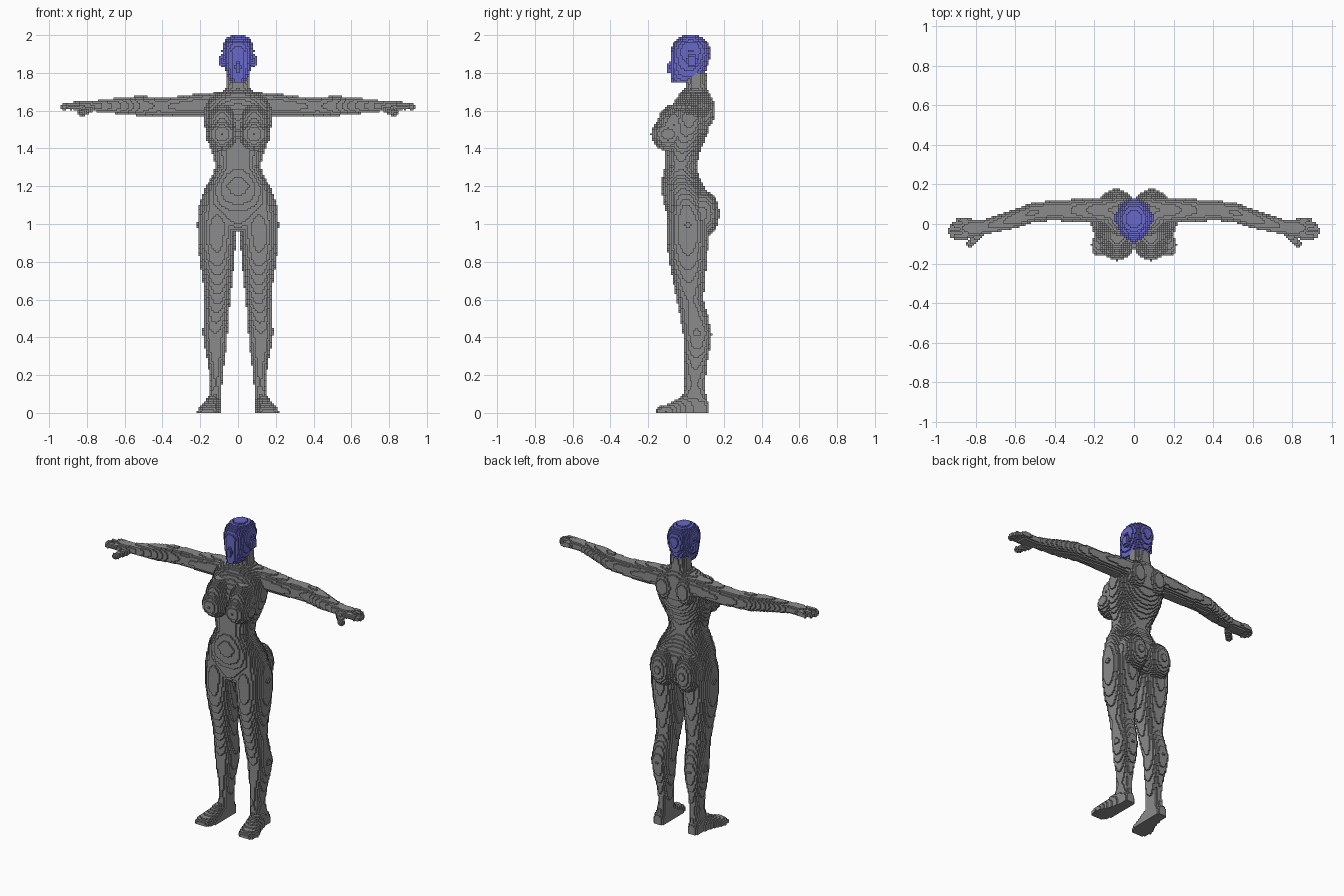
import bpy
import bmesh
import math

cube = bpy.data.objects.get("Cube")
if cube:
    bpy.data.objects.remove(cube, do_unlink=True)

V = 0.01  # edge length of one block


def material(name, rgb):
    m = bpy.data.materials.new(name)
    m.use_nodes = True
    m.diffuse_color = (*rgb, 1)
    m.node_tree.nodes["Principled BSDF"].inputs["Base Color"].default_value = (*rgb, 1)
    return m


GREY = material("body grey", (0.26, 0.26, 0.26))
BLUE = material("head blue", (0.14, 0.14, 0.58))


def cells(lo, hi):
    return range(math.floor(lo / V), math.floor(hi / V) + 1)


def loft(axis, stations, power=2.2):
    """Blocks inside rounded sections (t, a0, a1, b0, b1) stacked along an axis."""
    out = set()
    a_ax, b_ax = [n for n in range(3) if n != axis]
    st = sorted(stations)
    for s, e in zip(st, st[1:]):
        for k in cells(s[0], e[0]):
            t = (k + 0.5) * V
            if not s[0] <= t < e[0]:
                continue
            f = (t - s[0]) / (e[0] - s[0])
            a0, a1, b0, b1 = [p + (q - p) * f for p, q in zip(s[1:], e[1:])]
            ca, cb, ra, rb = (a0 + a1) / 2, (b0 + b1) / 2, (a1 - a0) / 2, (b1 - b0) / 2
            for i in cells(a0, a1):
                for j in cells(b0, b1):
                    u, w = abs((i + 0.5) * V - ca) / ra, abs((j + 0.5) * V - cb) / rb
                    if u ** power + w ** power <= 1:
                        c = [0, 0, 0]
                        c[axis], c[a_ax], c[b_ax] = k, i, j
                        out.add(tuple(c))
    return out


def ball(c, r):
    """Blocks inside an ellipsoid."""
    spans = [cells(c[n] - r[n], c[n] + r[n]) for n in range(3)]
    return {(i, j, k) for i in spans[0] for j in spans[1] for k in spans[2]
            if sum((((q + 0.5) * V - c[n]) / r[n]) ** 2 for n, q in enumerate((i, j, k))) <= 1}


def rod(p, q, r, steps=10):
    """Blocks inside a round-ended rod."""
    out = set()
    for s in range(steps + 1):
        out |= ball([a + (b - a) * s / steps for a, b in zip(p, q)], (r, r, r))
    return out


def mirrored(block_set):
    return {(-1 - i, j, k) for i, j, k in block_set}


def both(block_set):
    return block_set | mirrored(block_set)


# Head: skull and jaw, nose, ears
head = loft(2, [
    (1.75, -.036, .036, -.08, .02), (1.78, -.056, .056, -.085, .10),
    (1.82, -.068, .068, -.085, .108), (1.87, -.08, .08, -.08, .125),
    (1.92, -.086, .086, -.083, .13), (1.96, -.078, .078, -.068, .12),
    (1.985, -.058, .058, -.04, .095), (2.0, -.035, .035, -.01, .06)])
head |= ball((0, -.082, 1.828), (.016, .024, .03))
head |= both(ball((.084, .03, 1.865), (.018, .026, .038)))

# Neck
neck = loft(2, [(1.64, -.085, .085, -.03, .125), (1.72, -.062, .062, 0, .112),
                (1.80, -.06, .06, 0, .105)])

# Torso: trunk, chest, shoulder blades, buttocks
torso = loft(2, [
    (.96, -.10, .10, -.07, .09), (1.0, -.19, .19, -.095, .11),
    (1.05, -.207, .207, -.10, .12), (1.10, -.203, .203, -.115, .12),
    (1.15, -.19, .19, -.125, .115), (1.20, -.17, .17, -.13, .095),
    (1.25, -.14, .14, -.125, .07), (1.30, -.12, .12, -.113, .057),
    (1.36, -.13, .13, -.113, .068), (1.42, -.153, .153, -.113, .09),
    (1.48, -.17, .17, -.105, .115), (1.55, -.182, .182, -.095, .13),
    (1.60, -.185, .185, -.08, .135), (1.66, -.165, .165, -.055, .13),
    (1.69, -.11, .11, -.035, .125), (1.72, -.06, .06, 0, .11)])
torso |= both(ball((.085, -.095, 1.475), (.086, .09, .085))
              | ball((.085, -.065, 1.525), (.08, .085, .11))
              | ball((.075, .10, 1.60), (.065, .055, .09))
              | ball((.09, .09, 1.055), (.088, .087, .125)))

# Left arm: sleeve of sections running outward, then palm, fingers and thumb
arm = loft(0, [
    (.06, .01, .13, 1.58, 1.70), (.20, .008, .13, 1.57, 1.69),
    (.325, .012, .125, 1.57, 1.675), (.42, .018, .12, 1.575, 1.672),
    (.52, .005, .105, 1.573, 1.677), (.60, -.022, .075, 1.58, 1.672),
    (.70, -.042, .04, 1.59, 1.66), (.77, -.055, .02, 1.597, 1.652),
    (.82, -.068, .025, 1.598, 1.65), (.87, -.07, .028, 1.60, 1.645)])
for tip, y in ((.90, .018), (.93, -.008), (.94, -.034), (.925, -.06)):
    arm |= rod((.85, y, 1.624), (tip - .014, y, 1.62), .016)
arm |= rod((.77, -.045, 1.615), (.83, -.098, 1.587), .018)

# Left leg: thigh to ankle
leg = loft(2, [
    (0, .088, .16, -.02, .118), (.08, .085, .155, -.02, .108),
    (.15, .085, .145, -.006, .10), (.25, .075, .157, -.008, .11),
    (.35, .06, .178, -.015, .13), (.42, .055, .187, -.015, .136),
    (.50, .05, .181, -.03, .12), (.60, .042, .176, -.05, .092),
    (.70, .03, .186, -.07, .10), (.80, .02, .202, -.09, .11),
    (.90, .012, .212, -.10, .118), (1.0, .002, .216, -.10, .12),
    (1.10, .02, .206, -.09, .09)])
# Left foot: half sections standing on the floor, toes turned outward
foot = loft(1, [
    (-.157, .125, .195, -.022, .022), (-.14, .105, .213, -.034, .034),
    (-.10, .092, .216, -.045, .045), (-.06, .088, .20, -.062, .062),
    (-.02, .086, .18, -.09, .09), (.05, .085, .162, -.10, .10),
    (.10, .09, .16, -.08, .08), (.12, .10, .15, -.06, .06)], power=2.8)
leg |= {c for c in foot if c[2] >= 0}

PARTS = [
    ("head", head, BLUE), ("neck", neck, GREY), ("torso", torso, GREY),
    ("left_arm", arm, GREY), ("right_arm", mirrored(arm), GREY),
    ("left_leg", leg, GREY), ("right_leg", mirrored(leg), GREY)]
SOLID = set().union(*(p[1] for p in PARTS))

# The six sides of a block: neighbour direction and its four corners
SIDES = [
    ((1, 0, 0), ((1, 0, 0), (1, 1, 0), (1, 1, 1), (1, 0, 1))),
    ((-1, 0, 0), ((0, 0, 0), (0, 0, 1), (0, 1, 1), (0, 1, 0))),
    ((0, 1, 0), ((0, 1, 0), (0, 1, 1), (1, 1, 1), (1, 1, 0))),
    ((0, -1, 0), ((0, 0, 0), (1, 0, 0), (1, 0, 1), (0, 0, 1))),
    ((0, 0, 1), ((0, 0, 1), (1, 0, 1), (1, 1, 1), (0, 1, 1))),
    ((0, 0, -1), ((0, 0, 0), (0, 1, 0), (1, 1, 0), (1, 0, 0)))]


def build(name, blocks, mat):
    """Skin the outward sides of a part's blocks."""
    bm = bmesh.new()
    verts = {}
    for c in sorted(blocks):
        for d, corners in SIDES:
            if (c[0] + d[0], c[1] + d[1], c[2] + d[2]) in SOLID:
                continue
            quad = []
            for o in corners:
                key = (c[0] + o[0], c[1] + o[1], c[2] + o[2])
                if key not in verts:
                    verts[key] = bm.verts.new([n * V for n in key])
                quad.append(verts[key])
            bm.faces.new(quad)
    mesh = bpy.data.meshes.new(name)
    bm.to_mesh(mesh)
    bm.free()
    mesh.materials.append(mat)
    bpy.context.collection.objects.link(bpy.data.objects.new(name, mesh))


# Each block belongs to the first part that claims it
taken = set()
for part_name, part_blocks, part_mat in PARTS:
    build(part_name, part_blocks - taken, part_mat)
    taken |= part_blocks
